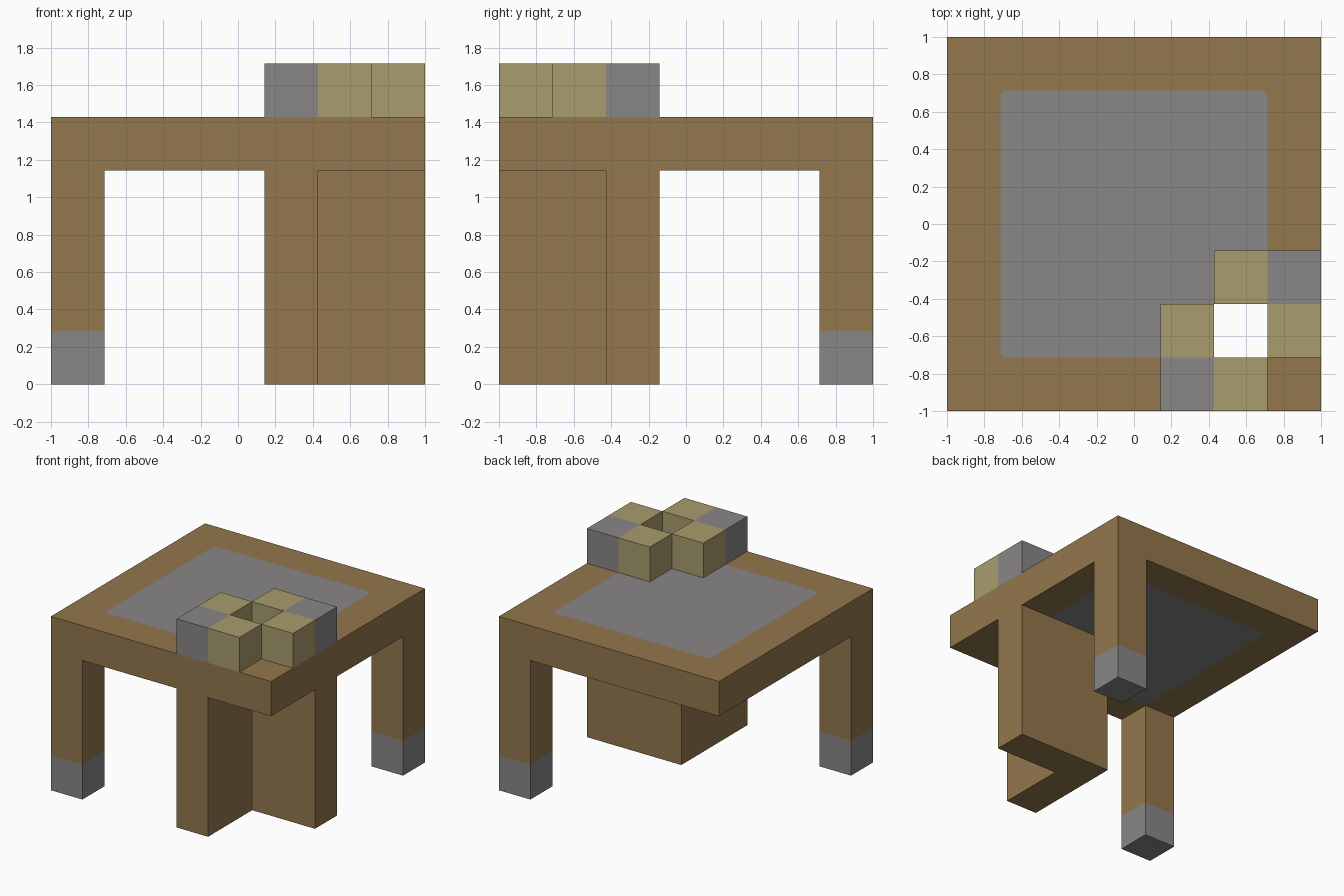
import bpy, bmesh
from math import sin, cos, pi

if "Cube" in bpy.data.objects:
    bpy.data.objects.remove(bpy.data.objects["Cube"], do_unlink=True)

U = 2 / 7  # one cell of the 7 x 7 layout


def material(name, rgb):
    m = bpy.data.materials.new(name)
    m.use_nodes = True
    m.diffuse_color = (*rgb, 1)
    m.node_tree.nodes["Principled BSDF"].inputs["Base Color"].default_value = (*rgb, 1)
    return m


wood = material("brown wood", (0.291, 0.184, 0.074))
grey = material("stone grey", (0.250, 0.240, 0.240))
khaki = material("pale khaki", (0.397, 0.332, 0.153))


def prism(name, loops, z0, z1, side_mat, cap_mat=None):
    """Extrude outlines (later loops are holes), given in cells, between two heights."""
    bm = bmesh.new()
    rings = []
    for z in (z0, z1):
        edges = []
        for loop in loops:
            ring = [bm.verts.new((x * U - 1, y * U - 1, z * U)) for x, y in loop]
            edges += [bm.edges.new((ring[i - 1], ring[i])) for i in range(len(ring))]
            rings.append(ring)
        bmesh.ops.triangle_fill(bm, use_beauty=True, edges=edges, normal=(0, 0, 1))
    n = len(loops)
    for low, high in zip(rings[:n], rings[n:]):
        for i in range(len(low)):
            bm.faces.new((low[i - 1], low[i], high[i], high[i - 1]))
    bmesh.ops.recalc_face_normals(bm, faces=bm.faces)
    bm.normal_update()
    for f in bm.faces:
        f.material_index = int(cap_mat is not None and abs(f.normal.z) > 0.5)
    mesh = bpy.data.meshes.new(name)
    bm.to_mesh(mesh)
    bm.free()
    mesh.materials.append(side_mat)
    if cap_mat:
        mesh.materials.append(cap_mat)
    bpy.context.collection.objects.link(bpy.data.objects.new(name, mesh))


def rect(x, y, w=1, d=1):
    return [(x, y), (x + w, y), (x + w, y + d), (x, y + d)]


def arc(cx, cy, start, r=0.12, steps=4):
    return [(cx + r * cos(start + pi / 2 * i / steps),
             cy + r * sin(start + pi / 2 * i / steps)) for i in range(steps + 1)]


# Table top: wooden frame around a grey panel with three rounded corners
a, b = 1.12, 5.88
rounded = arc(b, b, 0) + arc(a, b, pi / 2) + arc(a, a, pi)
prism("table_frame", [rect(0, 0, 7, 7), rounded + [(6, 1)]], 4, 5, wood)

# Panel, notched at the open shaft
prism("table_panel", [rounded + [(5, 1), (5, 2), (6, 2)]], 4, 5, wood, grey)

# Corner legs with grey feet
for label, c in (("front_right", 0), ("back_left", 6)):
    prism(label + "_leg", [rect(c, c)], 1, 4, wood)
    prism(label + "_foot", [rect(c, c)], 0, 1, grey)

# Angled support wall under the shaft corner
prism("corner_support", [[(4, 0), (5, 0), (5, 2), (7, 2), (7, 3), (4, 3)]], 0, 4, wood)

# Rim blocks around the shaft opening
for i, (x, y) in enumerate(((4, 1), (5, 0), (6, 1), (5, 2))):
    prism(f"rim_block_{i + 1}", [rect(x, y)], 5, 6, khaki)
for i, (x, y) in enumerate(((4, 0), (6, 2))):
    prism(f"end_block_{i + 1}", [rect(x, y)], 5, 6, grey)
